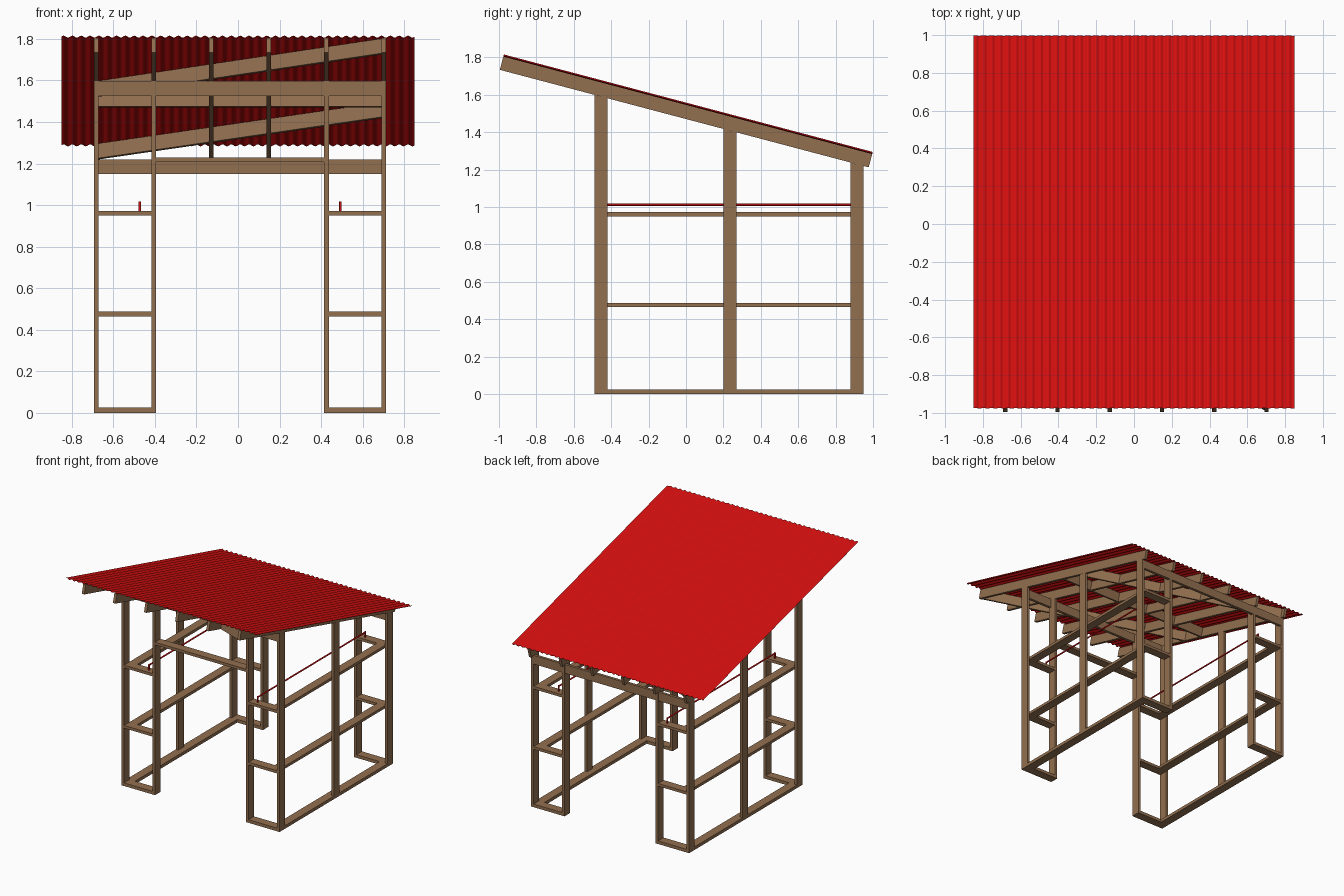
import bpy, bmesh, math
from mathutils import Matrix, Vector

if "Cube" in bpy.data.objects:
    bpy.data.objects.remove(bpy.data.objects["Cube"])

CX = 0.01            # frame centre line in x
TILT = math.radians(14.8)
SLOPE = math.tan(TILT)
ROOF = Matrix.Translation((0, 0, 1.508)) @ Matrix.Rotation(-TILT, 4, 'X')
DEPTH, T, W = 0.073, 0.022, 0.07   # rafter depth, board thickness, board width


def material(name, rgb):
    m = bpy.data.materials.new(name)
    m.diffuse_color = (*rgb, 1)
    m.use_nodes = True
    m.node_tree.nodes["Principled BSDF"].inputs["Base Color"].default_value = m.diffuse_color
    return m


wood = material("brown wood", (0.29, 0.16, 0.08))
red = material("red metal", (0.7, 0.005, 0.005))


def add_object(name, bm, mat):
    bmesh.ops.recalc_face_normals(bm, faces=bm.faces)
    me = bpy.data.meshes.new(name)
    bm.to_mesh(me)
    bm.free()
    me.materials.append(mat)
    ob = bpy.data.objects.new(name, me)
    bpy.context.collection.objects.link(ob)
    return ob


def box(name, x, y, z, mat=wood, matrix=None, top=None):
    """Box from (min, max) ranges; top(y) optionally slants the top."""
    bm = bmesh.new()
    bmesh.ops.create_cube(bm, size=1)
    for v in bm.verts:
        up = v.co.z > 0
        v.co = Vector((x[v.co.x > 0], y[v.co.y > 0], z[up]))
        if top and up:
            v.co.z = top(v.co.y)
    if matrix:
        bm.transform(matrix)
    return add_object(name, bm, mat)


def roof_underside(y):
    return 1.47 - SLOPE * y


FRONT, MIDDLE, BACK = (-0.49, -0.42), (0.20, 0.27), (0.88, 0.95)

for side, s in (("left", -1), ("right", 1)):
    def span(a, b):
        return tuple(sorted((CX + s * a, CX + s * b)))

    # Posts with tops cut to the roof slope
    for place, y in (("front", FRONT), ("middle", MIDDLE), ("back", BACK)):
        box(f"{side}_{place}_outer_post", span(0.681, 0.703), y, (0.025, 1.5), top=roof_underside)
        if place != "middle":
            box(f"{side}_{place}_inner_post", span(0.405, 0.427), y, (0.025, 1.5), top=roof_underside)

    # Base boards
    for place, y in (("front", FRONT), ("back", BACK)):
        box(f"{side}_{place}_base", span(0.405, 0.703), y, (0, 0.025))
    box(f"{side}_side_base", span(0.633, 0.703), (FRONT[1], BACK[0]), (0, 0.025))

    # Two levels of flat rails
    for level, z in (("lower", 0.465), ("upper", 0.95)):
        for place, y in (("front", FRONT), ("back", BACK)):
            box(f"{side}_{place}_{level}_rail", span(0.427, 0.681), y, (z, z + T))
        box(f"{side}_side_{level}_rail", span(0.611, 0.681), (FRONT[1], BACK[0]), (z, z + T))

    # Red hanging rod with upright ends
    r = 0.006
    rx = CX + s * 0.483
    for name, a, b in (("rod", (rx, -0.455, 1.012), (rx, 0.915, 1.012)),
                       ("rod_front_end", (rx, -0.455, 0.97), (rx, -0.455, 1.018)),
                       ("rod_back_end", (rx, 0.915, 0.97), (rx, 0.915, 1.018))):
        a, b = Vector(a), Vector(b)
        bm = bmesh.new()
        bmesh.ops.create_cone(bm, cap_ends=True, segments=12, radius1=r, radius2=r, depth=(b - a).length)
        bm.transform(Matrix.Translation((a + b) / 2) @ (b - a).to_track_quat('Z', 'Y').to_matrix().to_4x4())
        ob = add_object(f"{side}_{name}", bm, red)
        for p in ob.data.polygons:
            p.use_smooth = len(p.vertices) == 4

# Cross beams and door lintel
box("front_beam", (CX - 0.681, CX + 0.681), (-0.488, -0.466), (1.525, 1.598))
box("back_beam", (CX - 0.681, CX + 0.681), (0.926, 0.948), (1.15, 1.22))
box("door_lintel", (CX - 0.405, CX + 0.405), FRONT, (1.208, 1.23))

# Sloping rafters
D = (-DEPTH / 2, DEPTH / 2)
for i in range(6):
    x = CX - 0.692 + i * 0.2768
    box(f"rafter_{i + 1}", (x - T / 2, x + T / 2), (-1.02, 1.02), D, matrix=ROOF)

# Middle purlin and diagonal braces in the rafter plane
box("middle_purlin", (CX - 0.681, CX + 0.681), (-T / 2, T / 2), D, matrix=ROOF)
for name, y0, y1 in (("front_brace", -0.20, -1.0), ("back_brace", 0.98, 0.20)):
    a, b = Vector((CX - 0.685, y0, 0)), Vector((CX + 0.685, y1, 0))
    d = b - a
    m = ROOF @ Matrix.Translation((a + b) / 2) @ Matrix.Rotation(math.atan2(d.y, d.x), 4, 'Z')
    h = d.length / 2
    box(name, (-h, h), (-T / 2, T / 2), D, matrix=m)

# Corrugated roof sheet
WAVES, STEPS, AMP = 40, 8, 0.005
bm = bmesh.new()
rows = []
for i in range(WAVES * STEPS + 1):
    x = -0.85 + 1.7 * i / (WAVES * STEPS)
    z = DEPTH / 2 + AMP + 0.001 + AMP * math.sin(2 * math.pi * i / STEPS)
    rows.append([bm.verts.new(ROOF @ Vector((x, y, z))) for y in (-1.02, 1.02)])
for a, b in zip(rows, rows[1:]):
    bm.faces.new((a[0], b[0], b[1], a[1]))
sheet = add_object("corrugated_roof", bm, red)
solid = sheet.modifiers.new("thickness", 'SOLIDIFY')
solid.thickness = 0.002
solid.offset = 0
